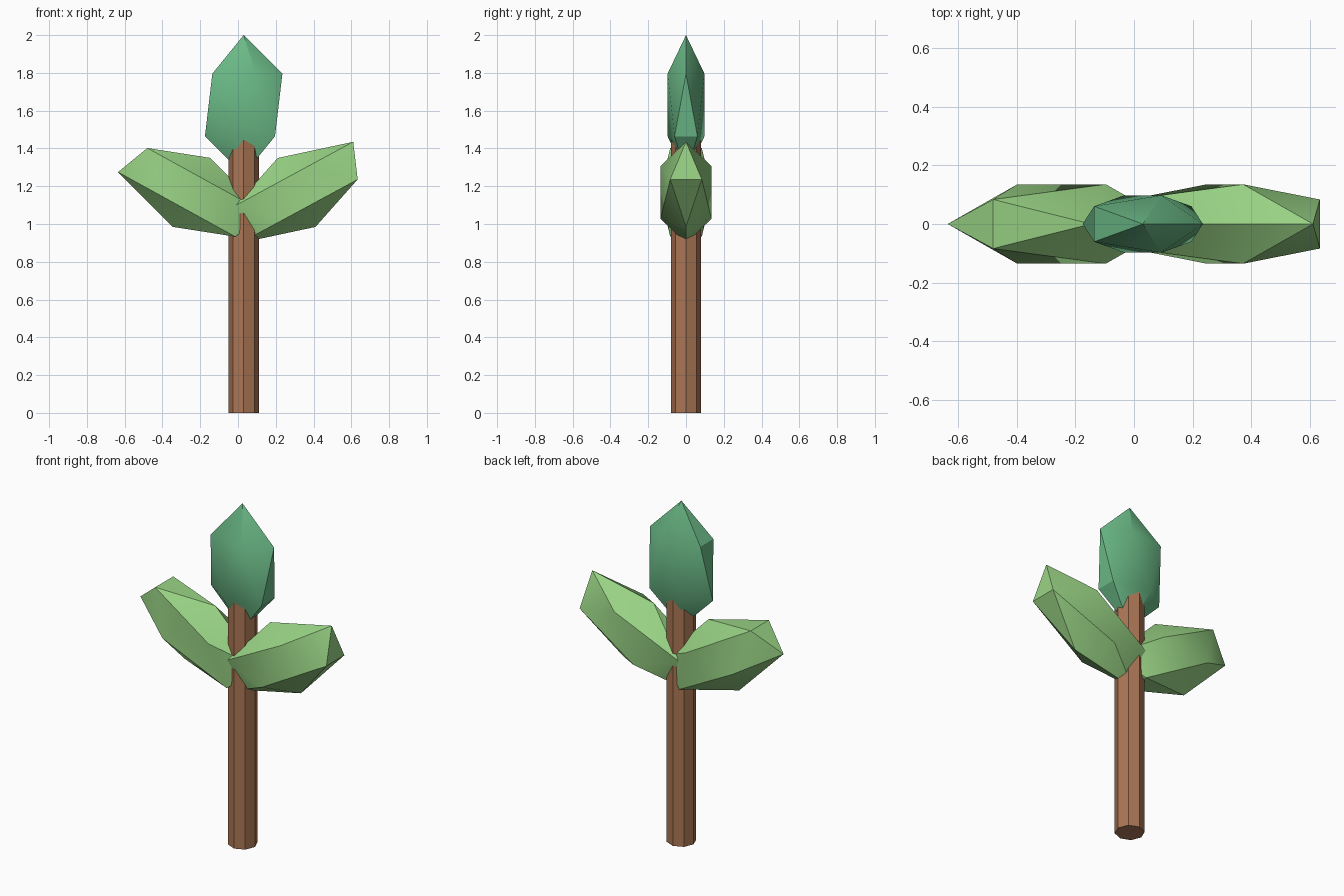
import bpy, bmesh, math
from mathutils import Matrix, Vector

if "Cube" in bpy.data.objects:
    bpy.data.objects.remove(bpy.data.objects["Cube"])


def material(name, rgb):
    m = bpy.data.materials.new(name)
    m.diffuse_color = (*rgb, 1)
    m.use_nodes = True
    m.node_tree.nodes["Principled BSDF"].inputs["Base Color"].default_value = m.diffuse_color
    return m


LIGHT = material("light_leaf_green", (0.314, 0.645, 0.231))
DEEP = material("deep_leaf_green", (0.147, 0.491, 0.242))
BARK = material("bark_brown", (0.407, 0.181, 0.089))


def add_object(name, bm, mat):
    bmesh.ops.recalc_face_normals(bm, faces=bm.faces)
    mesh = bpy.data.meshes.new(name)
    bm.to_mesh(mesh)
    bm.free()
    mesh.materials.append(mat)
    ob = bpy.data.objects.new(name, mesh)
    bpy.context.collection.objects.link(ob)
    return ob


def leaf(name, centre, pole, corner, thickness, mat):
    """Flattened icosahedron; pole and corner are (x, z) offsets of two
    neighbouring points on its middle plane."""
    p = Vector((pole[0], 0, pole[1]))
    q = Vector((corner[0], 0, corner[1]))
    c, s = 1 / math.sqrt(5), 2 / math.sqrt(5)
    side = (q - p * c) / s
    bm = bmesh.new()
    bmesh.ops.create_icosphere(bm, subdivisions=1, radius=1)
    for v in bm.verts:
        x, y, z = v.co
        v.co = side * x + Vector((0, thickness * y, 0)) + p * z
        v.co += Vector((centre[0], 0, centre[1]))
    ob = add_object(name, bm, mat)
    bpy.ops.object.select_all(action='DESELECT')
    ob.select_set(True)
    bpy.context.view_layer.objects.active = ob
    bpy.ops.object.shade_smooth_by_angle(angle=math.radians(30))


# Eight-sided trunk
H = 1.45
bm = bmesh.new()
bmesh.ops.create_cone(bm, cap_ends=True, segments=8, radius1=0.08, radius2=0.08,
                      depth=H, matrix=Matrix.Translation((0.03, 0, H / 2)))
add_object("trunk", bm, BARK)

# Foliage
leaf("top_leaf", (0.03, 1.63), (0, 0.37), (0.205, 0.165), 0.115, DEEP)
leaf("left_leaf", (-0.247, 1.1675), (-0.388, 0.1075), (-0.10, -0.1825), 0.159, LIGHT)
leaf("right_leaf", (0.31, 1.167), (0.30, 0.268), (-0.10, 0.1825), 0.159, LIGHT)
